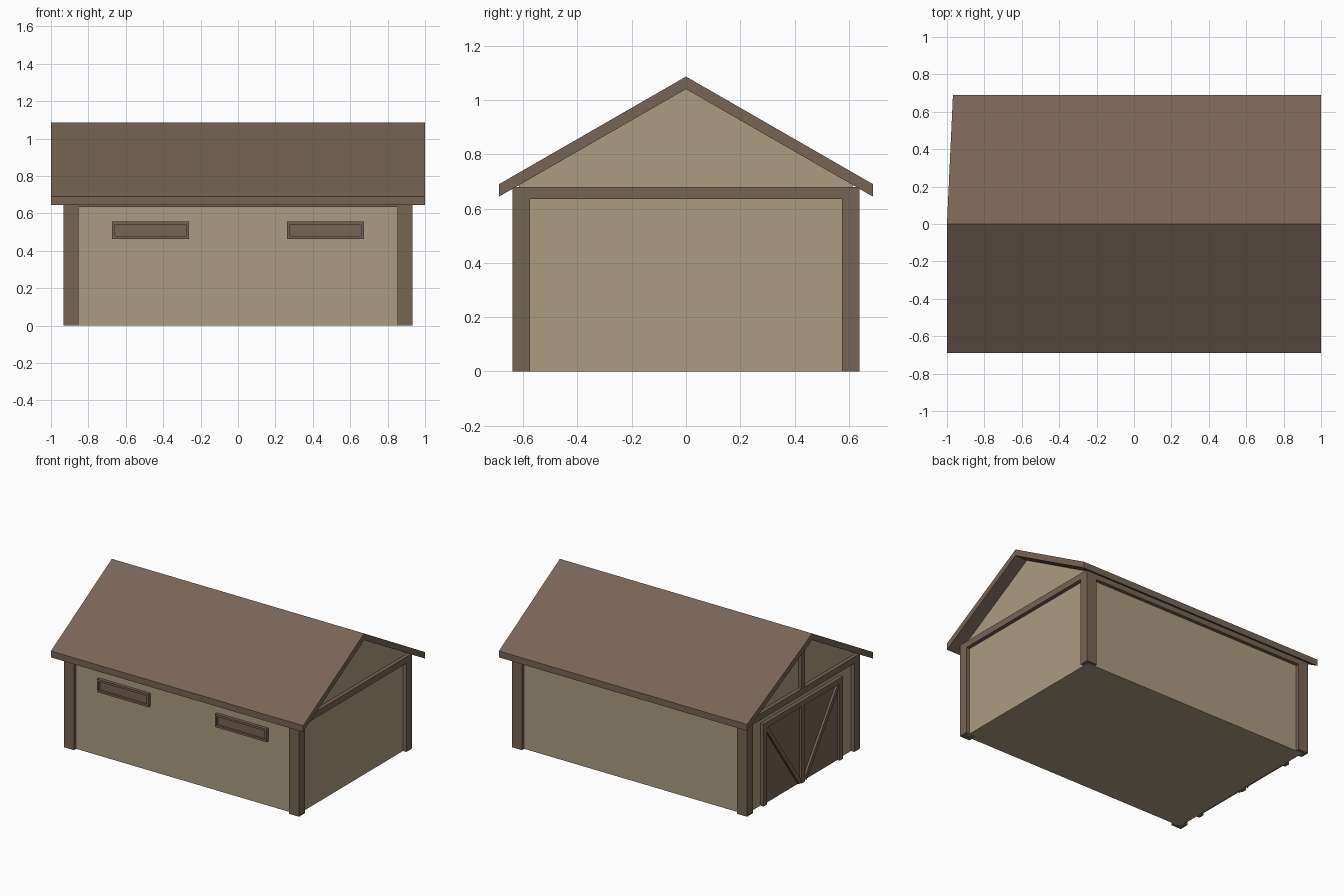
import bpy
import bmesh
import math

default = bpy.data.objects.get("Cube")
if default:
    bpy.data.objects.remove(default, do_unlink=True)


def material(name, rgb):
    mat = bpy.data.materials.new(name)
    mat.use_nodes = True
    mat.diffuse_color = (*rgb, 1)
    mat.node_tree.nodes["Principled BSDF"].inputs["Base Color"].default_value = (*rgb, 1)
    return mat


BROWN = material("brown timber", (0.187, 0.130, 0.092))
TAN = material("tan wall", (0.415, 0.332, 0.222))


def finish(name, bm, mat):
    bmesh.ops.recalc_face_normals(bm, faces=bm.faces)
    mesh = bpy.data.meshes.new(name)
    bm.to_mesh(mesh)
    bm.free()
    mesh.materials.append(mat)
    obj = bpy.data.objects.new(name, mesh)
    bpy.context.collection.objects.link(obj)
    return obj


def box(name, xs, ys, zs, mat=BROWN):
    """Box between the given limits on each axis."""
    bm = bmesh.new()
    bmesh.ops.create_cube(bm, size=1)
    for v in bm.verts:
        v.co = [lim[0] if c < 0 else lim[1] for c, lim in zip(v.co, (xs, ys, zs))]
    return finish(name, bm, mat)


def extrude_x(name, profile, x0, x1, mat):
    """Sweep a y-z outline along x."""
    bm = bmesh.new()
    face = bm.faces.new([bm.verts.new((x0, y, z)) for y, z in profile])
    geom = bmesh.ops.extrude_face_region(bm, geom=[face])["geom"]
    moved = [g for g in geom if isinstance(g, bmesh.types.BMVert)]
    bmesh.ops.translate(bm, verts=moved, vec=(x1 - x0, 0, 0))
    return finish(name, bm, mat)


# Overall sizes
WALL_X, WALL_Y = 0.905, 0.615
POST_X, POST_Y = 0.932, 0.64
BEAM = (0.635, 0.68)
EAVE_Y, EAVE, RIDGE, THICK = 0.69, 0.69, 1.087, 0.046
SLOPE = (RIDGE - EAVE) / EAVE_Y


def under_roof(y):
    return RIDGE - THICK - SLOPE * abs(y)


# Walls with gables
side = under_roof(WALL_Y)
extrude_x("walls", [(-WALL_Y, 0), (WALL_Y, 0), (WALL_Y, side),
                    (0, under_roof(0)), (-WALL_Y, side)], -WALL_X, WALL_X, TAN)

# Roof, with one eave corner cut slightly short
roof = extrude_x("roof", [(-EAVE_Y, EAVE), (0, RIDGE), (EAVE_Y, EAVE),
                          (EAVE_Y, EAVE - THICK), (0, RIDGE - THICK),
                          (-EAVE_Y, EAVE - THICK)], -1, 1, BROWN)
for v in roof.data.vertices:
    if v.co.x < 0 and v.co.y > 0.1:
        v.co.x = -0.968

# Corner posts and wall-top beams
for sx, end in ((-1, "right"), (1, "left")):
    for sy, row in ((-1, "front"), (1, "back")):
        box(f"{row}_{end}_post", sorted((sx * 0.852, sx * POST_X)),
            sorted((sy * 0.575, sy * POST_Y)), (0, BEAM[1] - 0.005))
    box(f"{end}_gable_beam", sorted((sx * 0.87, sx * POST_X)), (-POST_Y, POST_Y), BEAM)
for sy, row in ((-1, "front"), (1, "back")):
    box(f"{row}_wall_beam", (-0.86, 0.86), sorted((sy * 0.58, sy * POST_Y)),
        (BEAM[0], BEAM[1] - 0.005))

# Windows: pane plus a raised frame
for cx, tag in ((-0.468, "right"), (0.468, "left")):
    w, z0, z1, t = 0.205, 0.464, 0.557, 0.015
    depth = (-0.638, -0.60)
    box(f"{tag}_window_pane", (cx - w + t, cx + w - t), (-0.624, -0.60), (z0 + t, z1 - t))
    for s in (-1, 1):
        box(f"{tag}_window_jamb", sorted((cx + s * w, cx + s * (w - t))), depth, (z0, z1))
    for a, b in ((z0, z0 + t), (z1 - t, z1)):
        box(f"{tag}_window_rail", (cx - w + t, cx + w - t), depth, (a, b))

# Barn door panel, frame and middle gable post
DOOR_Y, DOOR_Z, BAR = 0.45, 0.59, 0.04
FACE = (-0.93, -0.90)
box("door_panel", (-0.912, -0.89), (-DOOR_Y + BAR, DOOR_Y - BAR), (0, DOOR_Z - BAR))
for y, tag in ((-DOOR_Y + BAR / 2, "front"), (0, "middle"), (DOOR_Y - BAR / 2, "back")):
    box(f"{tag}_door_post", FACE, (y - BAR / 2, y + BAR / 2), (0, DOOR_Z - BAR))
box("door_header", FACE, (-DOOR_Y, DOOR_Y), (DOOR_Z - BAR, DOOR_Z))
box("gable_post", FACE, (-BAR / 2, BAR / 2), (BEAM[1], under_roof(BAR / 2)))

# Diagonal door braces forming a V
run, rise = DOOR_Y - 1.5 * BAR, DOOR_Z - BAR
length, angle = math.hypot(run, rise) - 0.03, math.atan2(rise, run)
for s, tag in ((-1, "front"), (1, "back")):
    brace = box(f"{tag}_door_brace", (-0.928, -0.90), (-length / 2, length / 2), (-0.015, 0.015))
    brace.rotation_euler.x = s * angle
    brace.location = (0, s * (BAR / 2 + run / 2), rise / 2)
